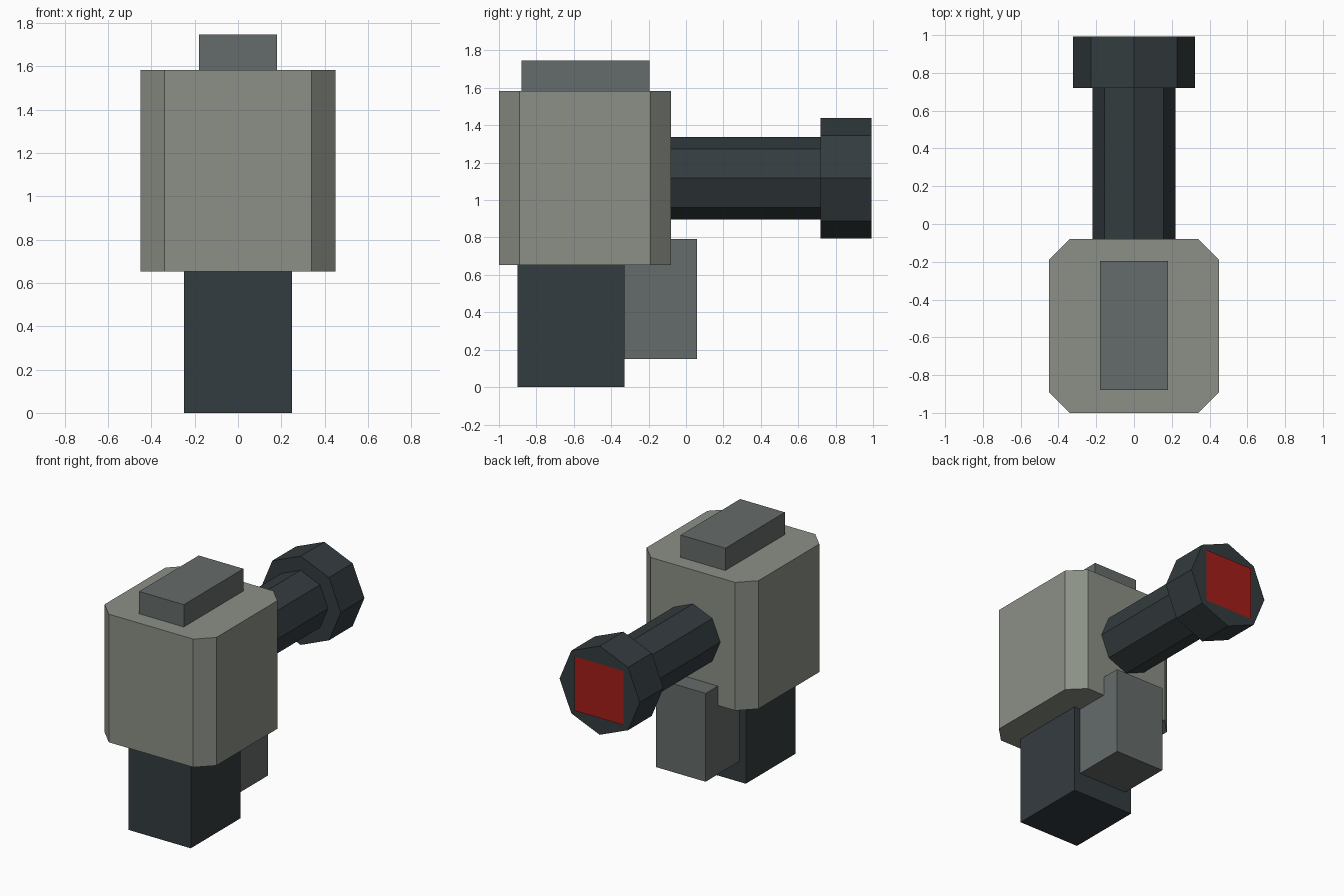
import bpy, bmesh
from math import pi, sin, cos

if "Cube" in bpy.data.objects:
    bpy.data.objects.remove(bpy.data.objects["Cube"])


def material(name, rgb):
    m = bpy.data.materials.new(name)
    m.diffuse_color = (*rgb, 1)
    m.use_nodes = True
    m.node_tree.nodes["Principled BSDF"].inputs["Base Color"].default_value = m.diffuse_color
    return m


SHELL = material("shell_grey", (0.26, 0.28, 0.24))
TRIM = material("trim_grey", (0.13, 0.15, 0.145))
DARK = material("dark_metal", (0.034, 0.045, 0.05))
RED = material("red_lens", (0.37, 0.013, 0.01))


def prism(name, profile, start, end, place, mat):
    """Extrude a profile from start to end; place(u, v, t) maps it to 3D."""
    bm = bmesh.new()
    base = [bm.verts.new(place(u, v, start)) for u, v in profile]
    face = bm.faces.new(base)
    if end != start:
        shift = [b - a for a, b in zip(place(0, 0, start), place(0, 0, end))]
        new = bmesh.ops.extrude_face_region(bm, geom=[face], use_keep_orig=True)["geom"]
        bmesh.ops.translate(bm, vec=shift, verts=[g for g in new if isinstance(g, bmesh.types.BMVert)])
        bmesh.ops.recalc_face_normals(bm, faces=bm.faces)
    mesh = bpy.data.meshes.new(name)
    bm.to_mesh(mesh)
    bm.free()
    mesh.materials.append(mat)
    obj = bpy.data.objects.new(name, mesh)
    bpy.context.collection.objects.link(obj)
    return obj


def up(u, v, t):
    return (u, v, t)


def along_y(u, v, t):
    return (u, t, v)


def rect(w, lo, hi):
    return [(w, lo), (-w, lo), (-w, hi), (w, hi)]


def octagon(r, z):
    return [(r * cos(i * pi / 4), z + r * sin(i * pi / 4)) for i in range(8)]


AXIS = 1.117  # barrel height

# Main housing with chamfered upright corners
w, f, b, c = 0.45, -1.0, -0.08, 0.11
housing = [(w - c, f), (w, f + c), (w, b - c), (w - c, b),
           (c - w, b), (-w, b - c), (-w, f + c), (c - w, f)]
prism("housing", housing, 0.652, 1.584, up, SHELL)

# Blocks above, below and behind the housing
prism("top_block", rect(0.18, -0.88, -0.195), 1.584, 1.746, up, TRIM)
prism("grip", rect(0.25, -0.90, -0.33), 0.0, 0.652, up, DARK)
prism("rear_block", rect(0.2, -0.33, 0.06), 0.15, 0.793, up, TRIM)

# Octagonal barrel, muzzle and red lens
prism("barrel", octagon(0.22, AXIS), -0.08, 0.72, along_y, DARK)
prism("muzzle", octagon(0.323, AXIS), 0.72, 0.992, along_y, DARK)
prism("lens", rect(0.197, AXIS - 0.197, AXIS + 0.197), 1.0, 1.0, along_y, RED)
